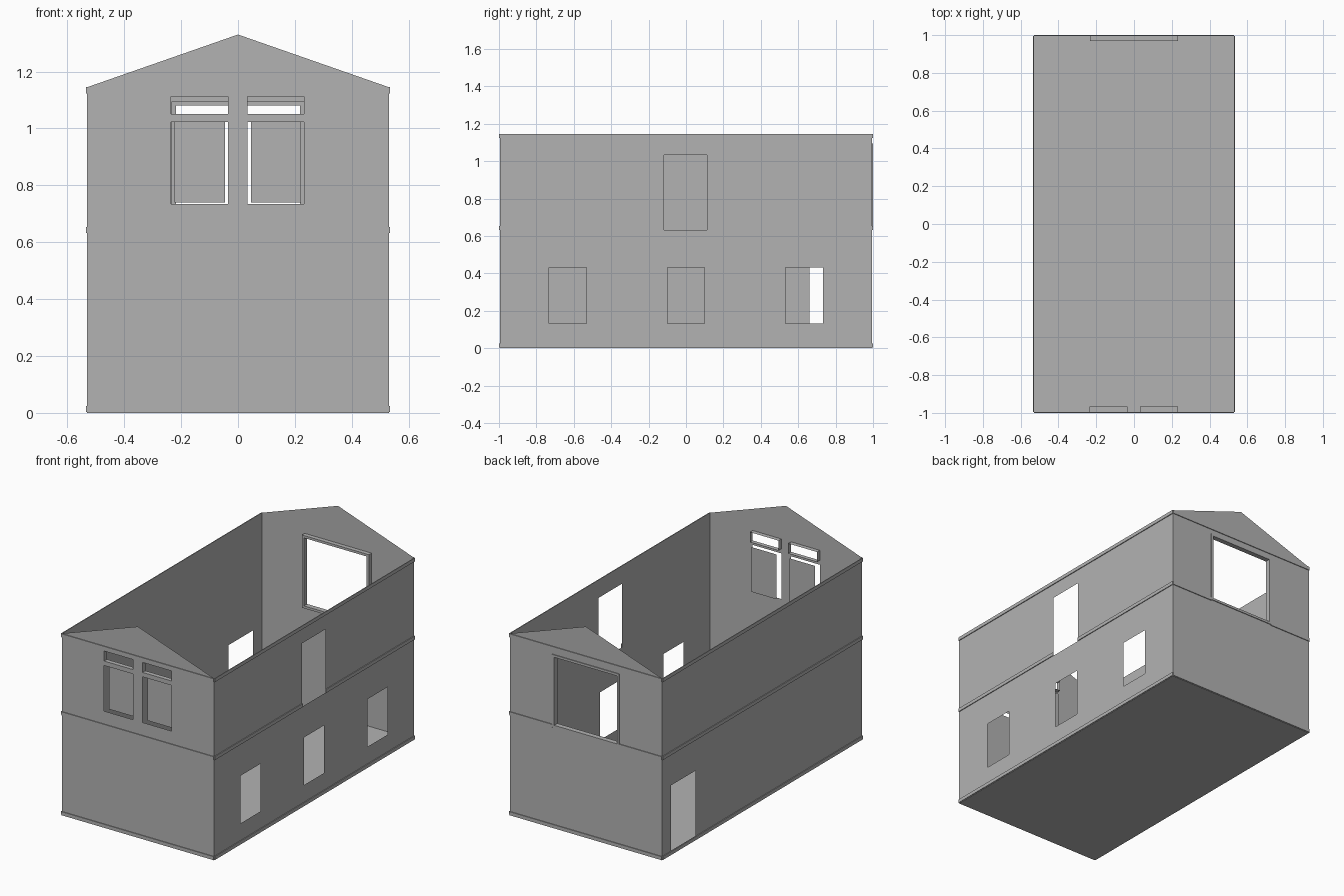
import bpy, bmesh

cube = bpy.data.objects.get("Cube")
if cube:
    bpy.data.objects.remove(cube, do_unlink=True)

grey = bpy.data.materials.new("plain_grey")
grey.use_nodes = True
grey.diffuse_color = (0.45, 0.45, 0.45, 1)
bsdf = next(n for n in grey.node_tree.nodes if n.type == 'BSDF_PRINCIPLED')
bsdf.inputs["Base Color"].default_value = (0.45, 0.45, 0.45, 1)

HX, HY, EAVE, RIDGE = 0.53, 0.995, 1.145, 1.33
LIP = 0.005


def finish(name, bm):
    bmesh.ops.remove_doubles(bm, verts=bm.verts, dist=1e-5)
    mesh = bpy.data.meshes.new(name)
    bm.to_mesh(mesh)
    bm.free()
    mesh.materials.append(grey)
    obj = bpy.data.objects.new(name, mesh)
    bpy.context.collection.objects.link(obj)
    return obj


def add_face(bm, points):
    return bm.faces.new([bm.verts.new(p) for p in points])


def add_box(bm, lo, hi):
    verts = bmesh.ops.create_cube(bm, size=1)["verts"]
    for v in verts:
        v.co = [lo[i] if v.co[i] < 0 else hi[i] for i in range(3)]


def wall(name, half, place, holes, flip=False, gable=False):
    """Thin wall split along the edges of its openings; holes are (u0, u1, z0, z1)."""
    bm = bmesh.new()
    us = sorted({-half, half, 0.0} | {u for h in holes for u in h[:2]})
    zs = sorted({0.0, EAVE} | {z for h in holes for z in h[2:]})
    quads = []
    for u0, u1 in zip(us, us[1:]):
        for z0, z1 in zip(zs, zs[1:]):
            u, z = (u0 + u1) / 2, (z0 + z1) / 2
            if not any(h[0] < u < h[1] and h[2] < z < h[3] for h in holes):
                quads.append([(u0, z0), (u1, z0), (u1, z1), (u0, z1)])
    if gable:
        quads.append([(u, EAVE) for u in us] + [(0, RIDGE)])
    for q in quads:
        add_face(bm, [place(u, z) for u, z in (q[::-1] if flip else q)])
    return finish(name, bm)


# Openings
panes = [(-0.235, -0.035, 0.735, 1.022), (0.033, 0.232, 0.735, 1.022)]
transoms = [(a, b, 1.05, 1.113) for a, b, _, _ in panes]
back_opening = (-0.233, 0.233, 0.637, 1.095)
loft_opening = (-0.118, 0.112, 0.632, 1.032)
low_windows = [(c - 0.1, c + 0.1, 0.132, 0.432) for c in (-0.632, 0.0, 0.632)]
door = (0.66, 0.905, 0.027, 0.438)

# Walls and floor
wall("front_wall", HX, lambda u, z: (u, -HY, z), panes + transoms, gable=True)
wall("back_wall", HX, lambda u, z: (u, HY, z), [back_opening], flip=True, gable=True)
wall("left_wall", HY, lambda u, z: (HX, u, z), low_windows + [loft_opening])
wall("right_wall", HY, lambda u, z: (-HX, u, z), [door], flip=True)
bm = bmesh.new()
add_face(bm, [(-HX, HY, 0), (HX, HY, 0), (HX, -HY, 0), (-HX, -HY, 0)])
finish("floor", bm)

# Recessed front window panes, set just behind the wall
bm = bmesh.new()
for a, b, z0, z1 in panes:
    x0, x1, y = a + 0.012, b - 0.01, -0.967
    add_face(bm, [(x0, y, z0 + 0.005), (x1, y, z0 + 0.005), (x1, y, z1), (x0, y, z1)])
finish("window_panes", bm)

# Sleeves around the small upper front windows
bm = bmesh.new()
for a, b, z0, z1 in transoms:
    ring = [(a, z0), (b, z0), (b, z1), (a, z1)]
    for (p, q), (r, s) in zip(ring, ring[1:] + ring[:1]):
        add_face(bm, [(p, -HY, q), (p, -0.967, q), (r, -0.967, s), (r, -HY, s)])
finish("transom_sleeves", bm)

# Frame of the back opening
bm = bmesh.new()
a, b, z0, z1 = back_opening
t = 0.015
for x0, x1, lo, hi in [(a, a + t, z0, z1), (b - t, b, z0, z1),
                       (a + t, b - t, z0, z0 + t), (a + t, b - t, z1 - t, z1)]:
    add_box(bm, (x0, 0.968, lo), (x1, 1.0, hi))
finish("back_opening_frame", bm)

# Trim bands on every side, broken where an opening crosses them
for name, z0 in (("base_trim", 0.003), ("middle_trim", 0.632), ("eave_trim", 1.123)):
    z1 = z0 + 0.022
    middle = name == "middle_trim"
    back_spans, left_spans = [(-HX, HX)], [(-HY, HY)]
    if middle:
        back_spans = [(-HX, back_opening[0]), (back_opening[1], HX)]
        left_spans = [(-HY, loft_opening[0]), (loft_opening[1], HY)]
    bm = bmesh.new()
    add_box(bm, (-HX, -HY - LIP, z0), (HX, -HY, z1))
    add_box(bm, (-HX - LIP, -HY, z0), (-HX, HY, z1))
    for u0, u1 in back_spans:
        add_box(bm, (u0, HY, z0), (u1, HY + LIP, z1))
    for u0, u1 in left_spans:
        add_box(bm, (HX, u0, z0), (HX + LIP, u1, z1))
    finish(name, bm)
